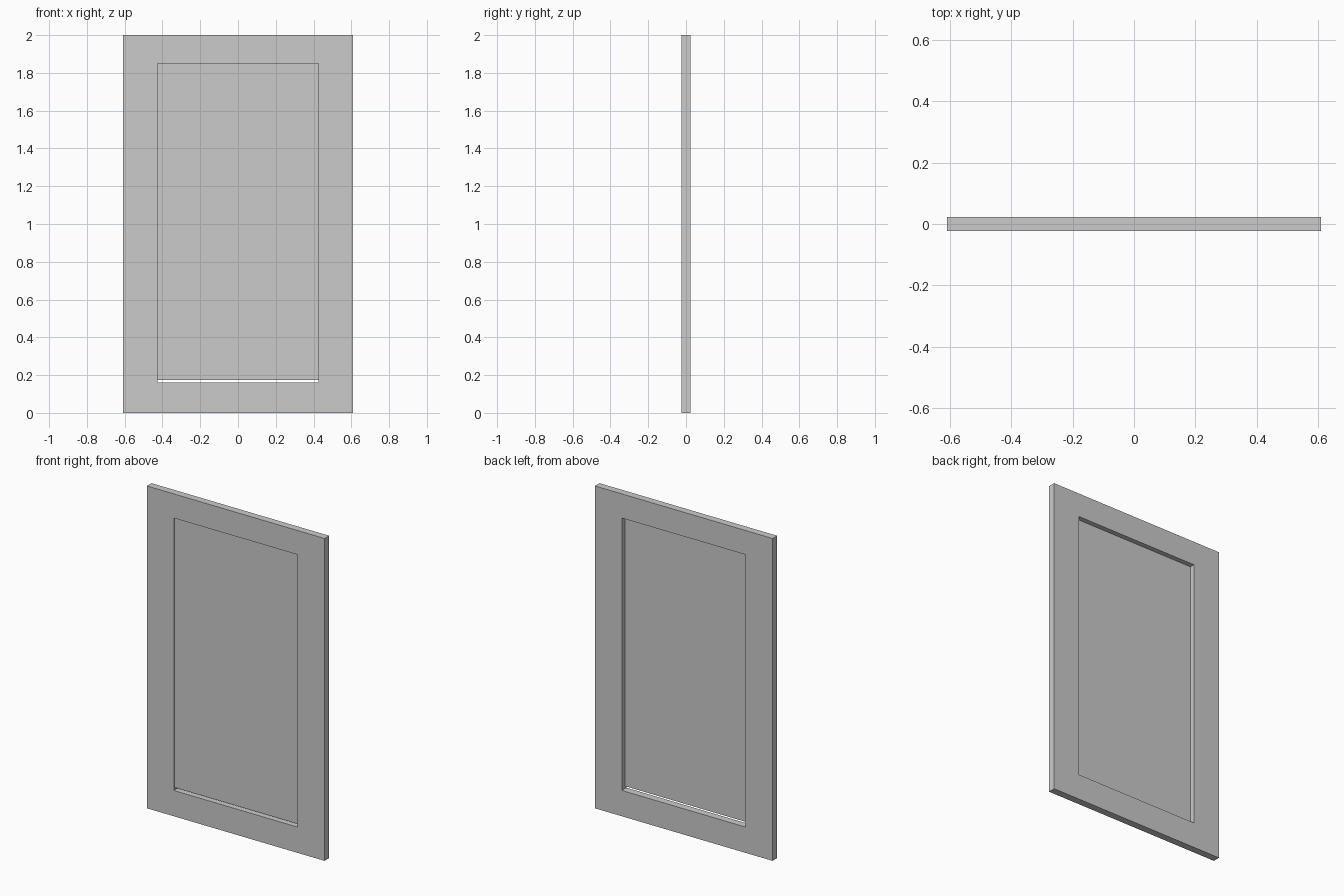
import bpy
import bmesh

cube = bpy.data.objects.get("Cube")
if cube:
    bpy.data.objects.remove(cube, do_unlink=True)

HALF_DEPTH = 0.0225
OUTER = (0.61, 0.0, 2.0)        # half width, bottom, top
OPENING = (0.425, 0.16, 1.85)

grey = bpy.data.materials.new("plain grey")
grey.use_nodes = True
colour = (0.6, 0.6, 0.6, 1)
grey.diffuse_color = colour
grey.node_tree.nodes["Principled BSDF"].inputs["Base Color"].default_value = colour


def finish(name, bm):
    bmesh.ops.recalc_face_normals(bm, faces=bm.faces)
    mesh = bpy.data.meshes.new(name)
    bm.to_mesh(mesh)
    bm.free()
    mesh.materials.append(grey)
    obj = bpy.data.objects.new(name, mesh)
    bpy.context.collection.objects.link(obj)


def rectangle(bm, size, y):
    half, low, high = size
    corners = ((-half, low), (half, low), (half, high), (-half, high))
    return [bm.verts.new((x, y, z)) for x, z in corners]


def join_loops(bm, a, b):
    for i in range(4):
        j = (i + 1) % 4
        bm.faces.new((a[i], a[j], b[j], b[i]))


# Door frame: a rectangular ring closed through four loops
bm = bmesh.new()
loops = [rectangle(bm, OUTER, -HALF_DEPTH), rectangle(bm, OUTER, HALF_DEPTH),
         rectangle(bm, OPENING, HALF_DEPTH), rectangle(bm, OPENING, -HALF_DEPTH)]
for i in range(4):
    join_loops(bm, loops[i], loops[(i + 1) % 4])
finish("door_frame", bm)

# Thin panel set near the front, with a narrow slot left below it
bm = bmesh.new()
half, low, high = OPENING
panel = (half, low + 0.015, high)
front = rectangle(bm, panel, -0.0135)
back = rectangle(bm, panel, -0.0085)
join_loops(bm, front, back)
bm.faces.new(front)
bm.faces.new(back)
finish("inset_panel", bm)
